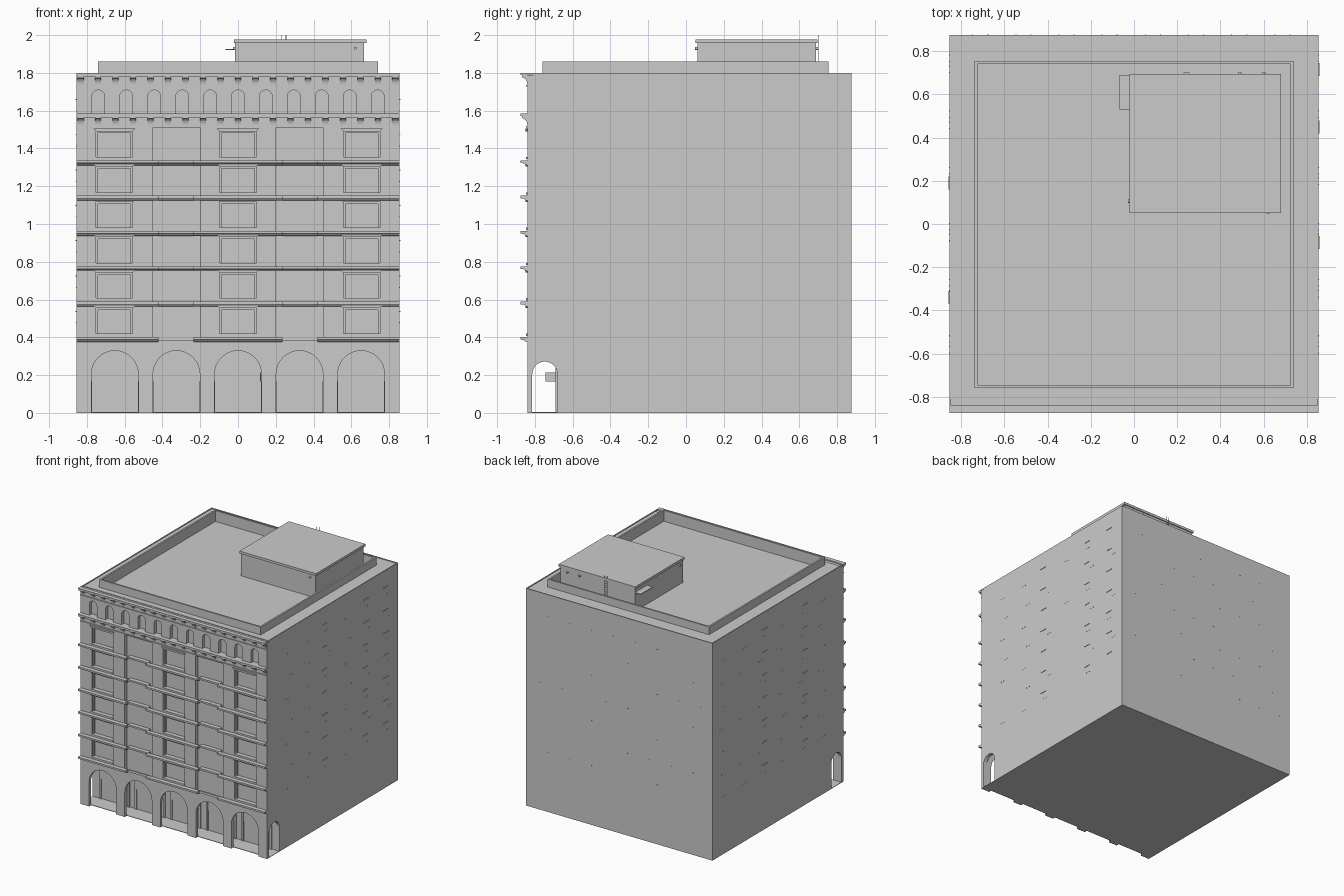
import bpy, bmesh, math

if "Cube" in bpy.data.objects:
    bpy.data.objects.remove(bpy.data.objects["Cube"])

PI = math.pi


def prism(bm, pts, a, b, axis):
    """Extrude a 2D outline from a to b along x (points are y,z) or y (points are x,z)."""
    def place(p, t):
        return (t, p[0], p[1]) if axis == 'x' else (p[0], t, p[1])
    va = [bm.verts.new(place(p, a)) for p in pts]
    vb = [bm.verts.new(place(p, b)) for p in pts]
    n = len(pts)
    bm.faces.new(va)
    bm.faces.new(vb[::-1])
    for i in range(n):
        j = (i + 1) % n
        bm.faces.new((va[j], va[i], vb[i], vb[j]))


def box(bm, x0, x1, y0, y1, z0, z1):
    prism(bm, [(x0, z0), (x1, z0), (x1, z1), (x0, z1)], y0, y1, 'y')


def ring(bm, x0, x1, y0, y1, wx0, wx1, wy0, wy1, z0, z1):
    """Rectangular frame lying flat; w* are the border widths."""
    box(bm, x0, x0 + wx0, y0, y1, z0, z1)
    box(bm, x1 - wx1, x1, y0, y1, z0, z1)
    box(bm, x0 + wx0, x1 - wx1, y0, y0 + wy0, z0, z1)
    box(bm, x0 + wx0, x1 - wx1, y1 - wy1, y1, z0, z1)


def arched(u0, u1, z0, z1, centres, r, spring, n=16):
    """Wall outline with round-headed openings rising from its foot."""
    pts = [(u0, z0)]
    for c in centres:
        pts.append((c - r, z0))
        pts += [(c - r * math.cos(PI * k / n), spring + r * math.sin(PI * k / n))
                for k in range(n + 1)]
        pts.append((c + r, z0))
    return pts + [(u1, z0), (u1, z1), (u0, z1)]


def cylinder(bm, p, r, length, axis):
    prism(bm, [(p[0] + r * math.cos(PI * k / 6), p[1] + r * math.sin(PI * k / 6))
               for k in range(12)], length[0], length[1], axis)


def finish(name, bm):
    bmesh.ops.recalc_face_normals(bm, faces=bm.faces)
    me = bpy.data.meshes.new(name)
    bm.to_mesh(me)
    bm.free()
    ob = bpy.data.objects.new(name, me)
    bpy.context.collection.objects.link(ob)
    return ob


W = 0.855                      # half width
FRONT, BACK, REC = -0.84, 0.875, -0.81
floors = [0.39 + 0.187 * i for i in range(7)]

# Main block with the covered walk cut out of its lower front
bm = bmesh.new()
prism(bm, [(-0.68, 0), (BACK, 0), (BACK, 1.77), (REC, 1.77), (REC, 0.385), (-0.68, 0.385)],
      -W, W, 'x')
finish("main_block", bm)

# Ground floor arcade, front and ends
arches = [-0.652, -0.326, 0, 0.326, 0.652]
bm = bmesh.new()
prism(bm, arched(-W, W, 0, 0.385, arches, 0.124, 0.205), FRONT, -0.815, 'y')
finish("front_arcade", bm)
bm = bmesh.new()
for s in (-1, 1):
    prism(bm, arched(-0.815, -0.68, 0, 0.385, [-0.7475], 0.0665, 0.205),
          s * 0.825, s * W, 'x')
finish("end_arches", bm)
bm = bmesh.new()
box(bm, -W, W, -0.815, -0.68, 0, 0.004)
finish("arcade_floor", bm)

# Shopfront bands and hanging panel inside the arcade
bm = bmesh.new()
for c in arches:
    box(bm, c - 0.13, c + 0.13, -0.687, -0.68, 0.17, 0.25)
    for s in (-1, 1):
        box(bm, c + s * 0.13 - 0.008, c + s * 0.13 + 0.008, -0.69, -0.68, 0.004, 0.25)
finish("shopfront_frames", bm)
bm = bmesh.new()
box(bm, 0.117, 0.123, -0.745, -0.687, 0.165, 0.215)
box(bm, 0.118, 0.122, -0.69, -0.68, 0.18, 0.2)
finish("hanging_panel", bm)

# Projecting bays with window openings
bays = [(-W, -0.45, -0.655), (-0.2, 0.2, 0), (0.45, W, 0.655)]
HW = 0.097
walls, frames, heads = bmesh.new(), bmesh.new(), bmesh.new()
for x0, x1, c in bays:
    box(walls, x0, c - HW, FRONT, REC, 0.385, 1.515)
    box(walls, c + HW, x1, FRONT, REC, 0.385, 1.515)
    edges = [0.385] + [z for f in floors[:6] for z in (f + 0.018, f + 0.166)] + [1.515]
    for z0, z1 in zip(edges[::2], edges[1::2]):
        box(walls, c - HW, c + HW, FRONT, REC, z0, z1)
    for f in floors[:6]:
        a, b = f + 0.018, f + 0.166
        for s in (-1, 1):
            e = sorted((c + s * HW, c + s * (HW - 0.01)))
            box(frames, e[0], e[1], -0.825, REC, a, b)
        box(frames, c - HW + 0.01, c + HW - 0.01, -0.825, REC, b - 0.01, b)
        box(frames, c - HW - 0.004, c + HW + 0.004, -0.846, REC, a, a + 0.012)
        prism(heads, [(c - HW, b), (c + HW, b), (c + HW + 0.015, b + 0.014),
                      (c - HW - 0.015, b + 0.014)], -0.85, FRONT, 'y')
finish("bay_walls", walls)
finish("window_frames", frames)
finish("window_heads", heads)

# Stepped floor ledges
bm = bmesh.new()


def ledge(x0, x1, y, z):
    prism(bm, [(y, z - 0.014), (y - 0.012, z - 0.012), (y - 0.016, z - 0.004),
               (y - 0.035, z - 0.002), (y - 0.035, z + 0.012), (y, z + 0.012)], x0, x1, 'x')


for i, f in enumerate(floors[:6]):
    for x0, x1 in ((-W, -0.42), (-0.235, 0.235), (0.42, W)):
        ledge(x0, x1, FRONT, f)
    if i:
        for x0, x1 in ((-0.42, -0.235), (0.235, 0.42)):
            ledge(x0, x1, REC, f)
finish("floor_ledges", bm)

# Frieze of small arches between two bracketed cornices
bm = bmesh.new()
prism(bm, arched(-W, W, 1.585, 1.735, [0.148 * i for i in range(-5, 6)], 0.034, 1.675, 12),
      FRONT, REC, 'y')
box(bm, -W, W, FRONT, REC, 1.51, 1.585)
box(bm, -W, W, FRONT, REC, 1.735, 1.79)
finish("frieze", bm)
plates, brackets = bmesh.new(), bmesh.new()
for top in (1.585, 1.8):
    box(plates, -W, W, -0.875, FRONT, top - 0.012, top)
    box(plates, -W, W, -0.868, FRONT, top - 0.02, top - 0.012)
    box(plates, -W, W, -0.846, FRONT, top - 0.073, top - 0.065)
    curve = [(-0.866 + 0.026 * math.sin(t), top - 0.062 + 0.036 * math.cos(t))
             for t in [PI / 2 * k / 5 for k in range(6)]]
    for i in range(-9, 10):
        x = i * 0.0925
        prism(brackets, curve + [(FRONT, top - 0.02), (-0.866, top - 0.02)],
              x - 0.016, x + 0.016, 'x')
finish("cornice_plates", plates)
finish("cornice_brackets", brackets)

# Roof border, rim and parapet
bm = bmesh.new()
ring(bm, -W, W, REC, BACK, W - 0.74, W - 0.74, 0.05, 0.125, 1.77, 1.795)
finish("roof_border", bm)
bm = bmesh.new()
ring(bm, -W, W, -0.875, BACK, 0.008, 0.008, 0.008, 0.008, 1.792, 1.8)
finish("roof_rim", bm)
bm = bmesh.new()
ring(bm, -0.74, 0.74, -0.76, 0.755, 0.014, 0.014, 0.014, 0.014, 1.77, 1.86)
finish("parapet", bm)

# Rooftop house with slab, canopy, ladder and lamps
bm = bmesh.new()
box(bm, -0.015, 0.668, 0.06, 0.688, 1.77, 1.957)
finish("rooftop_house", bm)
bm = bmesh.new()
box(bm, -0.022, 0.68, 0.05, 0.696, 1.957, 1.977)
finish("rooftop_slab", bm)
bm = bmesh.new()
box(bm, -0.067, -0.015, 0.53, 0.69, 1.92, 1.926)
finish("door_canopy", bm)
bm = bmesh.new()
for x in (0.232, 0.254):
    box(bm, x - 0.002, x + 0.002, 0.698, 0.702, 1.8, 2.0)
for k in range(9):
    box(bm, 0.232, 0.254, 0.699, 0.701, 1.81 + k * 0.018, 1.813 + k * 0.018)
finish("roof_ladder", bm)
bm = bmesh.new()
cylinder(bm, (0.622, 1.93), 0.008, (0.048, 0.06), 'y')
for x in (0.49, 0.6):
    cylinder(bm, (x, 1.93), 0.008, (0.688, 0.702), 'y')
cylinder(bm, (0.105, 1.93), 0.008, (-0.027, -0.015), 'x')
finish("wall_lamps", bm)

# Small sills and vents on the side and back walls
sills, vents = bmesh.new(), bmesh.new()
for s, ys in ((1, (-0.085, 0.45, 0.715)), (-1, (-0.34, 0.19))):
    for i, f in enumerate(floors):
        z = f + 0.145
        for y in ys:
            e = sorted((s * W, s * (W + 0.004)))
            box(sills, e[0], e[1], y - 0.03, y + 0.03, z, z + 0.005)
        for k in range(6):
            y = -0.6 + k * 0.26 + (0.05 if i % 2 else 0)
            for d in (0, 0.03):
                box(vents, *sorted((s * W, s * (W + 0.002))), y + d, y + d + 0.005,
                    z - 0.06, z - 0.055)
for i, f in enumerate(floors):
    for k in range(8):
        x = -0.75 + k * 0.2 + (0.07 if i % 2 else 0)
        box(vents, x, x + 0.005, BACK, BACK + 0.002, f + 0.1, f + 0.105)
finish("side_sills", sills)
finish("wall_vents", vents)
